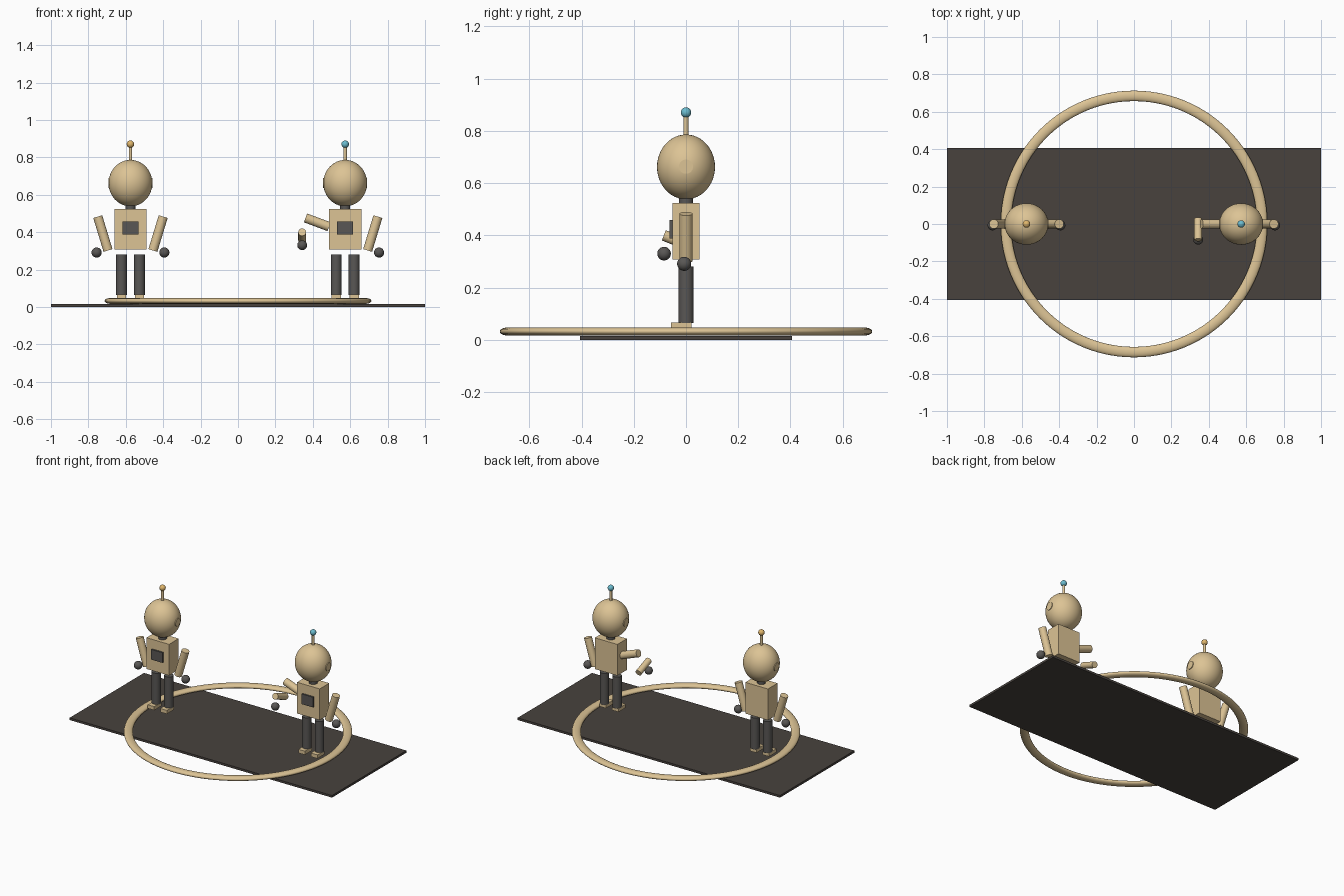
import bpy
from math import radians
from mathutils import Vector

if "Cube" in bpy.data.objects:
    bpy.data.objects.remove(bpy.data.objects["Cube"])


def material(name, rgb):
    m = bpy.data.materials.new(name)
    m.diffuse_color = (*rgb, 1)
    m.use_nodes = True
    m.node_tree.nodes["Principled BSDF"].inputs["Base Color"].default_value = m.diffuse_color
    return m


TAN = material("tan", (0.72, 0.55, 0.30))
DARK = material("dark_brown", (0.065, 0.055, 0.048))
GREY = material("dark_grey", (0.10, 0.095, 0.09))
BLUE = material("blue", (0.15, 0.50, 0.62))
AMBER = material("amber", (0.75, 0.47, 0.15))


def finish(name, mat, smooth=True):
    ob = bpy.context.object
    ob.name = name
    ob.data.materials.append(mat)
    bpy.ops.object.transform_apply(location=False, rotation=False, scale=True)
    if smooth:
        bpy.ops.object.shade_smooth_by_angle(angle=radians(35))
    return ob


def box(name, lo, hi, mat):
    lo, hi = Vector(lo), Vector(hi)
    bpy.ops.mesh.primitive_cube_add(size=1, location=(lo + hi) / 2)
    bpy.context.object.scale = hi - lo
    return finish(name, mat, False)


def rod(name, a, b, r, mat):
    a, b = Vector(a), Vector(b)
    bpy.ops.mesh.primitive_cylinder_add(vertices=32, radius=r, depth=(b - a).length,
                                        location=(a + b) / 2)
    bpy.context.object.rotation_euler = (b - a).to_track_quat('Z', 'Y').to_euler()
    return finish(name, mat)


def ball(name, c, radii, mat):
    bpy.ops.mesh.primitive_uv_sphere_add(segments=48, ring_count=24, radius=1, location=c)
    bpy.context.object.scale = radii
    return finish(name, mat)


# Base plate and flattened ring
box("base_plate", (-1, -0.405, 0), (1, 0.405, 0.015), DARK)
bpy.ops.mesh.primitive_torus_add(major_radius=0.685, minor_radius=0.028,
                                 major_segments=96, minor_segments=20,
                                 location=(0, 0, 0.032))
bpy.context.object.scale = (1, 1, 0.54)
finish("floor_ring", TAN)


def robot(prefix, x, tip_mat, bent_arm):
    # Head, ears and antenna
    ball(prefix + "head", (x, 0, 0.662), (0.117, 0.111, 0.124), TAN)
    rod(prefix + "antenna", (x, 0, 0.77), (x, 0, 0.865), 0.009, TAN)
    ball(prefix + "antenna_tip", (x, 0, 0.87), (0.02,) * 3, tip_mat)
    # Neck, torso and chest panel
    rod(prefix + "neck", (x, 0, 0.51), (x, 0, 0.56), 0.027, GREY)
    box(prefix + "torso", (x - 0.086, -0.052, 0.308), (x + 0.086, 0.052, 0.523), TAN)
    box(prefix + "chest_panel", (x - 0.043, -0.063, 0.388), (x + 0.043, -0.045, 0.458), GREY)
    for s, side in ((-1, "left_"), (1, "right_")):
        n = prefix + side
        rod(n + "ear", (x + s * 0.09, 0, 0.663), (x + s * 0.118, 0, 0.663), 0.027, TAN)
        # Legs and feet
        lx = x + s * 0.048
        rod(n + "leg", (lx, 0, 0.064), (lx, 0, 0.281), 0.029, GREY)
        box(n + "foot", (lx - 0.025, -0.058, 0.042), (lx + 0.025, 0.021, 0.067), TAN)
        # Arms: straight, or bent with the forearm held forward
        if s < 0 and bent_arm:
            rod(n + "upper_arm", (x - 0.212, 0, 0.476), (x - 0.086, 0, 0.429), 0.025, TAN)
            rod(n + "forearm", (x - 0.23, 0.028, 0.356), (x - 0.23, -0.085, 0.4), 0.021, TAN)
            ball(n + "hand", (x - 0.23, -0.084, 0.33), (0.026,) * 3, GREY)
        else:
            rod(n + "arm", (x + s * 0.175, 0, 0.483), (x + s * 0.12, 0, 0.302), 0.025, TAN)
            ball(n + "hand", (x + s * 0.181, -0.007, 0.291), (0.027,) * 3, GREY)


robot("first_", -0.575, AMBER, False)
robot("second_", 0.573, BLUE, True)
